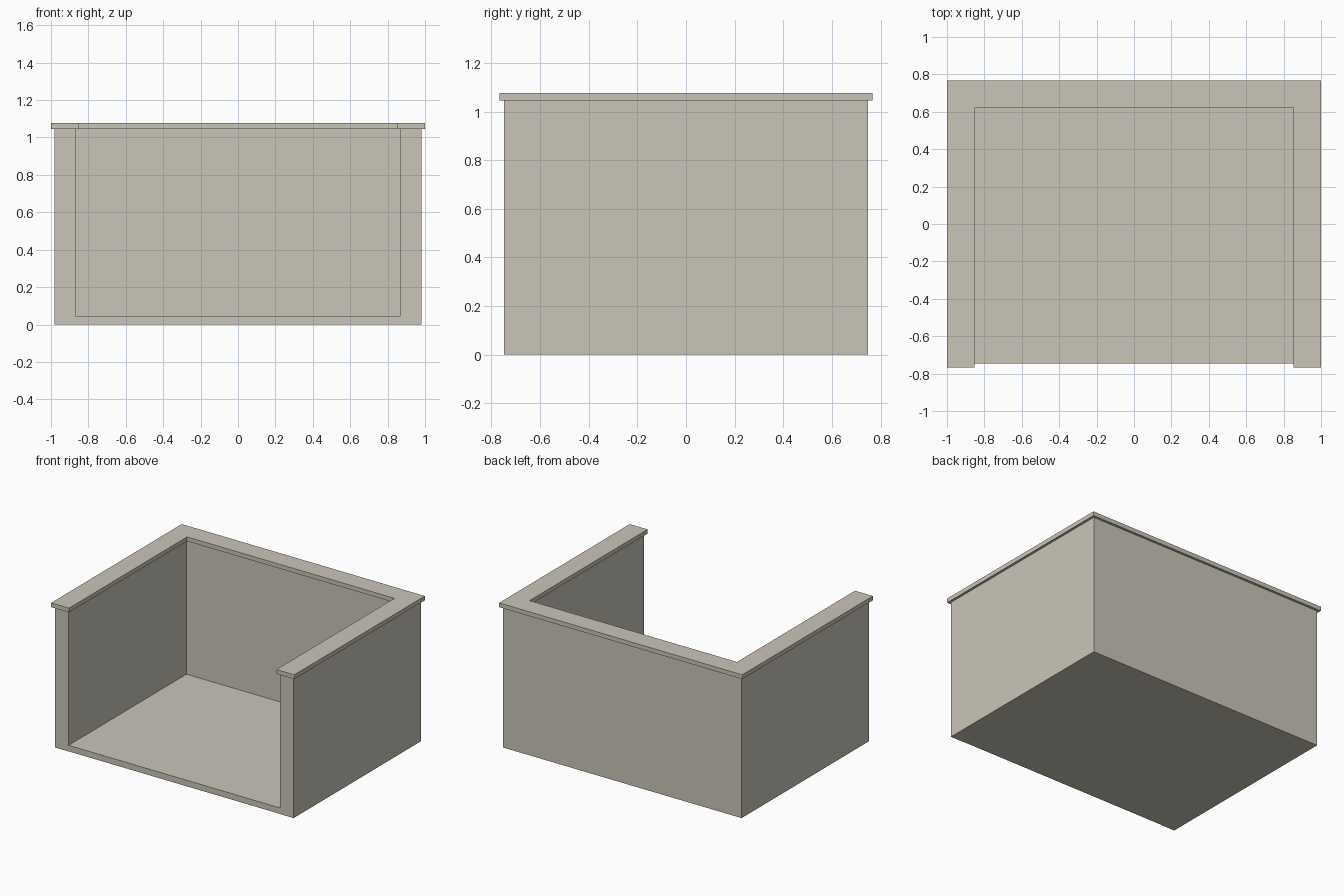
import bpy, bmesh

if "Cube" in bpy.data.objects:
    bpy.data.objects.remove(bpy.data.objects["Cube"])

stone = bpy.data.materials.new("warm light grey")
stone.diffuse_color = (0.59, 0.56, 0.485, 1)
stone.use_nodes = True
stone.node_tree.nodes["Principled BSDF"].inputs["Base Color"].default_value = stone.diffuse_color


def prism(name, outline, z0, z1):
    """Extrude a flat outline from z0 up to z1."""
    bm = bmesh.new()
    base = bm.faces.new([bm.verts.new((x, y, z0)) for x, y in outline])
    top = bmesh.ops.extrude_face_region(bm, geom=[base])["geom"]
    bmesh.ops.translate(bm, vec=(0, 0, z1 - z0),
                        verts=[v for v in top if isinstance(v, bmesh.types.BMVert)])
    bmesh.ops.recalc_face_normals(bm, faces=bm.faces)
    mesh = bpy.data.meshes.new(name)
    bm.to_mesh(mesh)
    bm.free()
    mesh.materials.append(stone)
    obj = bpy.data.objects.new(name, mesh)
    bpy.context.collection.objects.link(obj)
    return obj


def u_shape(x, y, t):
    """U outline, open to the front, with wall thickness t."""
    return [(-x, -y), (-x + t, -y), (-x + t, y - t), (x - t, y - t),
            (x - t, -y), (x, -y), (x, y), (-x, y)]


# Three walls, open at the front
prism("walls", u_shape(0.982, 0.749, 0.112), 0, 1.045)

# Overhanging cap along the wall tops
prism("wall_cap", u_shape(1.0, 0.767, 0.147), 1.045, 1.077)

# Floor slab between the walls
prism("floor", [(-0.87, -0.747), (0.87, -0.747), (0.87, 0.637), (-0.87, 0.637)], 0, 0.045)
